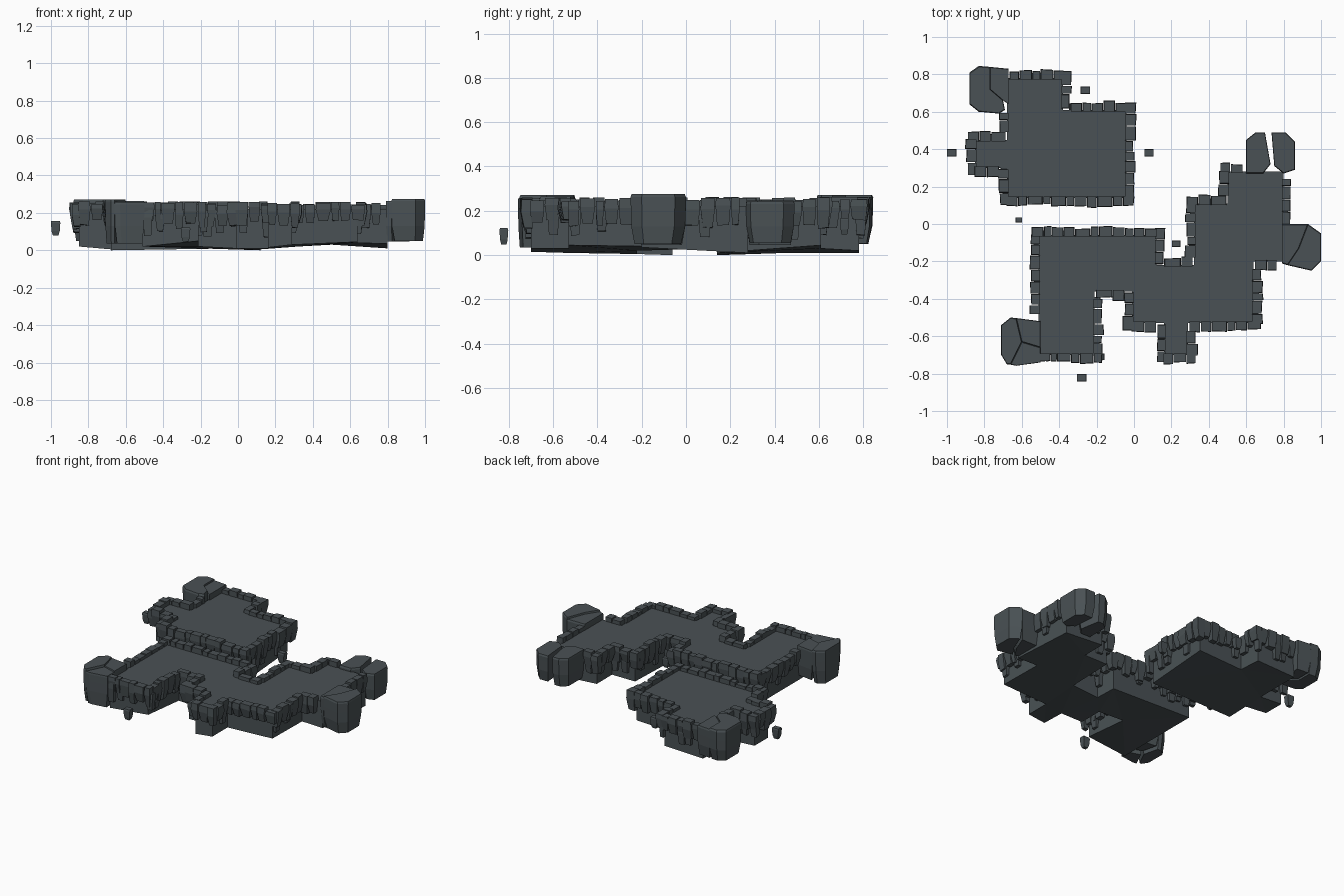
import bpy, bmesh, math, random
from mathutils import Vector

if "Cube" in bpy.data.objects:
    bpy.data.objects.remove(bpy.data.objects["Cube"])

random.seed(7)
FLOOR = 0.222

slate = bpy.data.materials.new("dark slate")
slate.diffuse_color = (0.068, 0.083, 0.090, 1)
slate.use_nodes = True
slate.node_tree.nodes["Principled BSDF"].inputs["Base Color"].default_value = slate.diffuse_color


def finish(bm, name):
    bmesh.ops.recalc_face_normals(bm, faces=bm.faces)
    me = bpy.data.meshes.new(name)
    bm.to_mesh(me)
    bm.free()
    me.materials.append(slate)
    ob = bpy.data.objects.new(name, me)
    bpy.context.collection.objects.link(ob)
    return ob


def loft(bm, rings):
    """Closed solid through rings of equal point count."""
    vs = [[bm.verts.new(p) for p in r] for r in rings]
    n = len(vs[0])
    for a, b in zip(vs, vs[1:]):
        for i in range(n):
            j = (i + 1) % n
            bm.faces.new((a[i], a[j], b[j], b[i]))
    caps = [bm.faces.new(vs[0]), bm.faces.new(vs[-1])]
    if n > 4:
        bmesh.ops.triangulate(bm, faces=caps)


# Island outlines, clockwise: x, y, underside height
upper = [(-.68, .78, .01), (-.38, .78, .02), (-.38, .61, .03), (-.04, .61, .045),
         (-.04, .14, .01), (-.68, .14, .0), (-.68, .30, .005), (-.85, .30, .02),
         (-.85, .45, .02), (-.68, .45, .01)]
lower = [(-.51, -.06, .02), (.12, -.06, .0), (.12, -.22, .005), (.32, -.22, .02),
         (.32, .11, .03), (.50, .11, .03), (.50, .28, .03), (.80, .28, .01),
         (.80, -.20, .035), (.64, -.20, .04), (.64, -.53, .045), (.29, -.53, .03),
         (.29, -.70, .03), (.16, -.70, .015), (.16, -.53, .01), (-.01, -.53, .01),
         (-.01, -.36, .01), (-.21, -.36, .02), (-.21, -.70, .05), (-.51, -.70, .02)]

# Boulder pieces: (top height, footprint)
boulders = {
    "back_left_boulder": [
        (.272, [(-.88, .81), (-.83, .845), (-.77, .84), (-.77, .72), (-.70, .66), (-.69, .61),
                (-.72, .59), (-.83, .60), (-.88, .64)]),
        (.262, [(-.77, .84), (-.67, .83), (-.67, .64), (-.70, .66), (-.77, .72)])],
    "front_left_boulder": [
        (.272, [(-.71, -.54), (-.66, -.50), (-.63, -.503), (-.60, -.63), (-.66, -.752),
                (-.68, -.75), (-.71, -.70)]),
        (.264, [(-.63, -.503), (-.50, -.52), (-.50, -.66), (-.60, -.63)]),
        (.258, [(-.60, -.63), (-.50, -.66), (-.50, -.74), (-.63, -.758), (-.66, -.752)])],
    "right_boulder": [
        (.275, [(.93, 0), (1, -.05), (1, -.20), (.95, -.25), (.82, -.22), (.88, -.13)]),
        (.264, [(.79, 0), (.93, 0), (.88, -.13), (.82, -.22), (.79, -.21)])],
    "back_split_boulder": [
        (.246, [(.60, .45), (.65, .49), (.70, .49), (.73, .32), (.69, .27), (.60, .27)]),
        (.242, [(.735, .49), (.81, .49), (.86, .44), (.86, .29), (.80, .27), (.75, .31)])],
}
zones = []
for pieces in boulders.values():
    pts = [p for _, f in pieces for p in f]
    xs, ys = zip(*pts)
    zones.append((min(xs), max(xs), min(ys), max(ys)))


def stone(bm, origin, t, n, w, depth, top, bottom):
    """Rim stone hugging the wall, narrowing downwards."""
    taper = random.uniform(.62, .85)
    skew = random.uniform(-.004, .004)
    waist = top - (top - bottom) * random.uniform(.25, .5)
    rings = []
    for z, ws, d in ((bottom, taper, depth * .7), (waist, 1, depth),
                     (top, random.uniform(.9, 1), depth * .95)):
        h = w * ws / 2
        ring = []
        for a, b in ((-h, -.008), (h, -.008), (h, d), (-h, d + skew)):
            p = origin + t * a + n * b
            ring.append((p.x, p.y, z + (random.uniform(-.004, .004) if z == bottom else 0)))
        rings.append(ring)
    loft(bm, rings)


def rim(outline, name):
    bm = bmesh.new()
    pts = [Vector((x, y)) for x, y, _ in outline]
    k = len(pts)
    for i in range(k):
        a, b = pts[i], pts[(i + 1) % k]
        t = (b - a).normalized()
        n = Vector((-t.y, t.x))
        before = (a - pts[i - 1]).normalized()
        after = (pts[(i + 2) % k] - b).normalized()
        # Fill outer corners, hold back at inner corners
        start = -.04 if before.cross(t) < 0 else .04
        end = (b - a).length + (.005 if t.cross(after) < 0 else -.005)
        count = max(1, round((end - start) / .062))
        cuts = [start + (end - start) * (j + (random.uniform(-.22, .22) if 0 < j < count else 0)) / count
                for j in range(count + 1)]
        for s0, s1 in zip(cuts, cuts[1:]):
            o = a + t * (s0 + s1) / 2
            c = o + n * .025
            if any(x0 < c.x < x1 and y0 < c.y < y1 for x0, x1, y0, y1 in zones):
                continue
            top = random.uniform(.242, .262)
            stone(bm, o, t, n, s1 - s0 - .003, random.uniform(.034, .052), top,
                  random.uniform(.115, .165))
            # Occasional longer shard below the rim stone
            if random.random() < .35:
                stone(bm, o + t * random.uniform(-.015, .015), t, n, .05,
                      random.uniform(.022, .034), .215, random.uniform(.07, .11))
    finish(bm, name)


# Island bodies and their stone rims
for label, outline in (("upper", upper), ("lower", lower)):
    bm = bmesh.new()
    loft(bm, [[(x, y, z) for x, y, z in outline], [(x, y, FLOOR) for x, y, _ in outline]])
    finish(bm, label + "_island")
    rim(outline, label + "_island_rim_stones")

# Large corner boulders, slightly bulging above a narrower foot
for (name, pieces), (x0, x1, y0, y1) in zip(boulders.items(), zones):
    bm = bmesh.new()
    for top, f in pieces:
        cx = sum(p[0] for p in f) / len(f)
        cy = sum(p[1] for p in f) / len(f)
        foot = random.uniform(.035, .055)
        rings = []
        for z, s in ((foot, .84), (.13, .97), (.2, .99), (top - .012, .99), (top, .96)):
            rings.append([(cx + (x - cx) * s, cy + (y - cy) * s, z) for x, y in f])
        # The rim of the cap keeps the full plan size
        rings[3] = [(x, y, top - .012) for x, y in f]
        loft(bm, rings)
    finish(bm, name)

# Small floating rocks
rocks = [(-.975, .38, .118, 1), (-.26, .715, .13, 1), (.08, .38, .12, 1),
         (-.615, .022, .11, .7), (.225, -.105, .11, .9), (-.28, -.822, .085, 1)]
for i, (x, y, z, s) in enumerate(rocks):
    bm = bmesh.new()
    rings = []
    for dz, hx, hy in ((-.038, .015, .012), (-.015, .022, .017), (.028, .025, .02), (.038, .024, .017)):
        rings.append([(x + s * a * hx, y + s * b * hy, z + s * dz)
                      for a, b in ((-1, -1), (1, -1), (1, 1), (-1, 1))])
    loft(bm, rings)
    finish(bm, "floating_rock_%d" % (i + 1))
